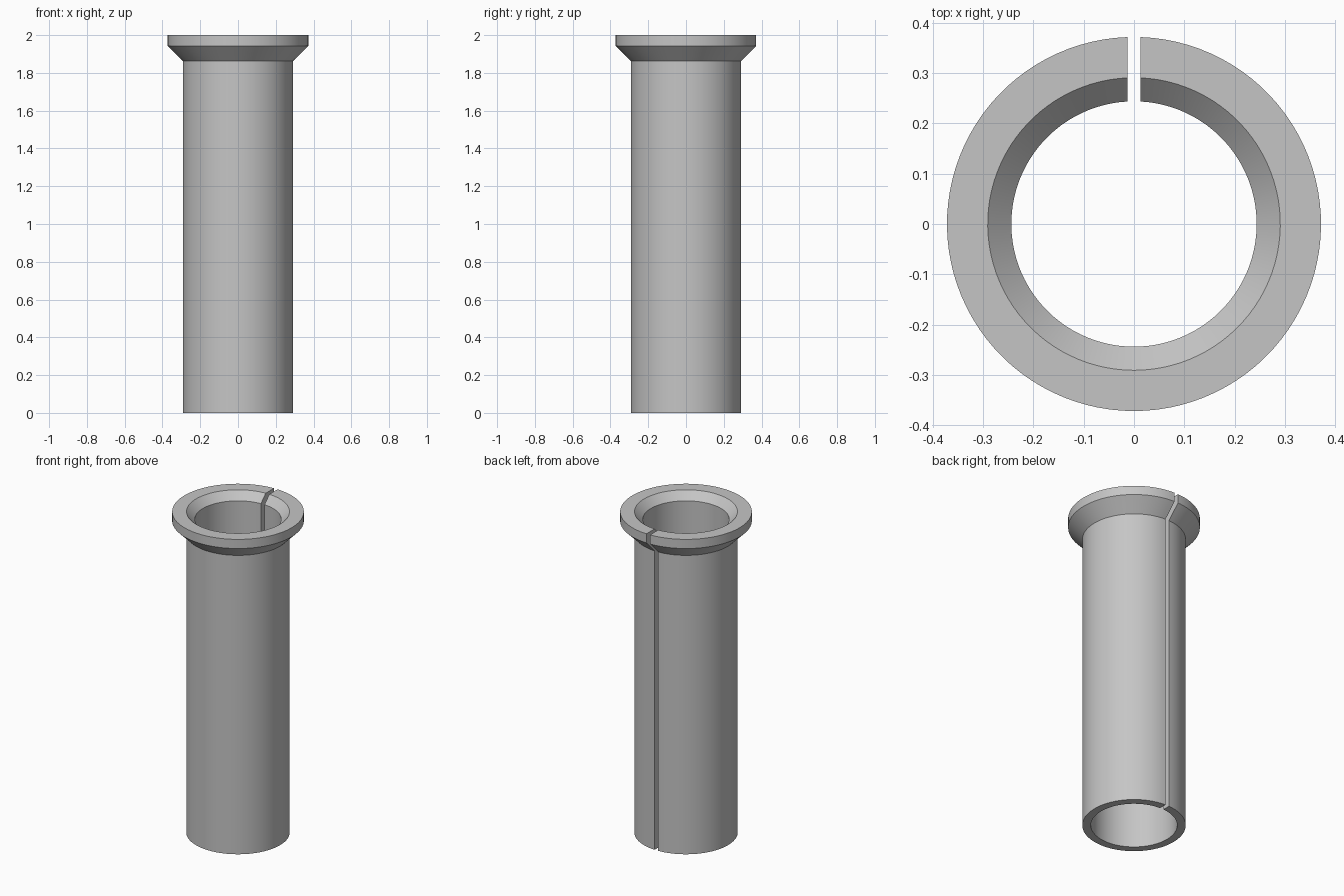
import bpy
import bmesh
from math import asin, cos, sin, pi, radians

cube = bpy.data.objects.get("Cube")
if cube:
    bpy.data.objects.remove(cube, do_unlink=True)

SEGMENTS = 96
HALF_SLIT = 0.0125

# Wall section as (radius, height): straight tube with a flared collar
PROFILE = [
    (0.244, 0), (0.292, 0), (0.292, 1.863), (0.372, 1.943),
    (0.372, 2), (0.291, 2), (0.244, 1.953),
]

grey = bpy.data.materials.new("plain grey")
grey.use_nodes = True
colour = (0.56, 0.56, 0.56, 1)
grey.diffuse_color = colour
grey.node_tree.nodes["Principled BSDF"].inputs["Base Color"].default_value = colour


def section(bm, t):
    """Wall section at fraction t of the sweep; both ends lie flat on the slit."""
    verts = []
    for r, z in PROFILE:
        gap = asin(HALF_SLIT / r)
        a = gap + t * (2 * pi - 2 * gap)
        verts.append(bm.verts.new((r * sin(a), r * cos(a), z)))
    return verts


# Sweep the section around the axis, leaving a parallel slit at the back
bm = bmesh.new()
rings = [section(bm, i / SEGMENTS) for i in range(SEGMENTS + 1)]
count = len(PROFILE)
for a, b in zip(rings, rings[1:]):
    for j in range(count):
        k = (j + 1) % count
        bm.faces.new((a[j], a[k], b[k], b[j]))

# Slit walls
bm.faces.new(rings[0])
bm.faces.new(rings[-1])
bmesh.ops.recalc_face_normals(bm, faces=bm.faces)

mesh = bpy.data.meshes.new("split_flanged_sleeve")
bm.to_mesh(mesh)
bm.free()
mesh.materials.append(grey)
sleeve = bpy.data.objects.new("split_flanged_sleeve", mesh)
bpy.context.collection.objects.link(sleeve)

# Smooth round walls, crisp rims
bpy.ops.object.select_all(action="DESELECT")
sleeve.select_set(True)
bpy.context.view_layer.objects.active = sleeve
bpy.ops.object.shade_smooth_by_angle(angle=radians(30))
